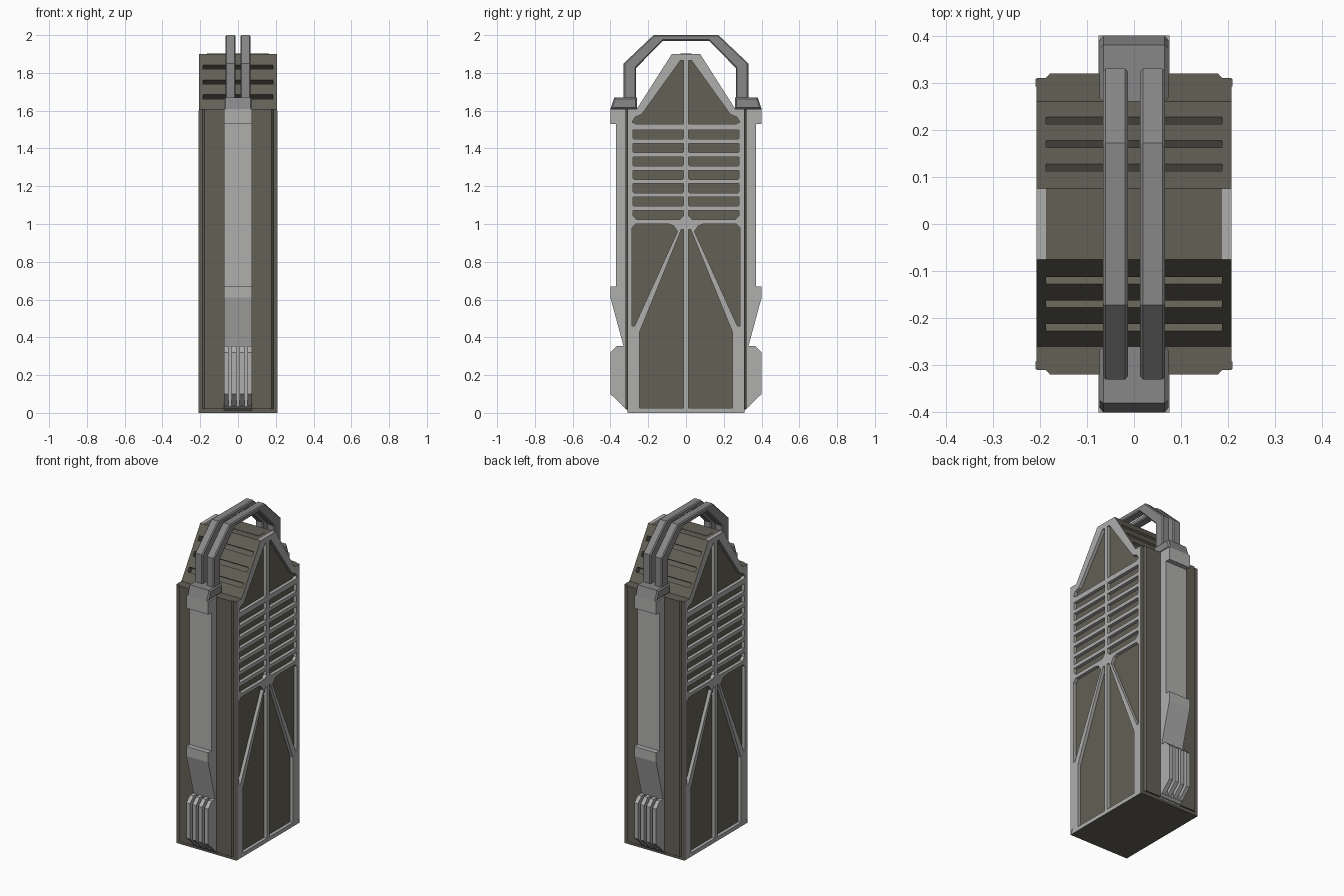
import bpy, bmesh
from mathutils import Matrix

if "Cube" in bpy.data.objects:
    bpy.data.objects.remove(bpy.data.objects["Cube"])


def material(name, r, g, b):
    m = bpy.data.materials.new(name)
    m.diffuse_color = (r, g, b, 1)
    m.use_nodes = True
    m.node_tree.nodes["Principled BSDF"].inputs["Base Color"].default_value = m.diffuse_color
    return m


OLIVE = material("dark olive metal", 0.125, 0.117, 0.092)
LIGHT = material("light grey metal", 0.43, 0.425, 0.42)
GREY = material("mid grey handle", 0.245, 0.245, 0.25)


def add_object(name, bm, mats):
    bmesh.ops.recalc_face_normals(bm, faces=bm.faces)
    me = bpy.data.meshes.new(name)
    bm.to_mesh(me)
    bm.free()
    for m in mats:
        me.materials.append(m)
    ob = bpy.data.objects.new(name, me)
    bpy.context.scene.collection.objects.link(ob)
    return ob


def prism(bm, pts, x0, x1, inset=None):
    """Extrude a (y, z) outline along x."""
    a = [bm.verts.new((x0, y, z)) for y, z in pts]
    b = [bm.verts.new((x1, y, z)) for y, z in pts]
    bm.faces.new(a)
    bm.faces.new(b[::-1])
    for i in range(len(pts)):
        j = (i + 1) % len(pts)
        bm.faces.new((a[i], b[i], b[j], a[j]))


def flip(pts, s):
    return [(s * y, z) for y, z in pts]


def part(name, pts, x0, x1, mat, bevel=0):
    bm = bmesh.new()
    prism(bm, pts, x0, x1)
    if bevel:
        bmesh.ops.recalc_face_normals(bm, faces=bm.faces)
        edges = [e for e in bm.edges if abs(e.verts[0].co.x - e.verts[1].co.x) < 1e-6]
        bmesh.ops.bevel(bm, geom=edges, offset=bevel, segments=1, affect='EDGES')
    return add_object(name, bm, [mat])


# Core body with grooves cut into the sloped shoulders
half = [(0.31, 0.0), (0.31, 1.61), (0.26, 1.61), (0.075, 1.9)]
outline = half + flip(half, -1)[::-1]
core = part("core_body", outline, -0.187, 0.187, OLIVE)
bm = bmesh.new()
n, t = (0.843, 0.538), (-0.538, 0.843)
for s in (1, -1):
    for y in (0.12, 0.17, 0.22):
        z = 1.61 + (0.26 - y) / 0.185 * 0.29
        box = [(y + n[0] * d + t[0] * w, z + n[1] * d + t[1] * w)
               for d, w in ((-0.035, -0.014), (0.03, -0.014), (0.03, 0.014), (-0.035, 0.014))]
        prism(bm, flip(box, s), -0.1865, 0.1865)
cutter = add_object("groove_cutter", bm, [OLIVE])
cutter.hide_render = True
mod = core.modifiers.new("grooves", 'BOOLEAN')
mod.operation = 'DIFFERENCE'
mod.solver = 'EXACT'
mod.object = cutter
dg = bpy.context.evaluated_depsgraph_get()
cut_mesh = bpy.data.meshes.new_from_object(core.evaluated_get(dg))
core.modifiers.clear()
core.data = cut_mesh
bpy.data.objects.remove(cutter)

# Side frame: outline with panel openings, outer rim left olive
holes = [
    [(0.014, 1.53), (0.265, 1.53), (0.285, 1.54), (0.27, 1.565), (0.235, 1.58), (0.03, 1.865), (0.014, 1.865)],
    [(0.09, 1.0), (0.265, 1.0), (0.285, 0.98), (0.285, 0.46), (0.272, 0.46), (0.045, 0.96), (0.065, 0.99)],
    [(0.012, 0.025), (0.245, 0.025), (0.245, 0.43), (0.025, 0.97), (0.012, 0.97)],
]
for i in range(7):
    top = 1.498 - i * 0.0712
    c = 0.02 if i == 6 else 0.004
    holes.append([(0.014 + c, top - 0.048), (0.28 - c, top - 0.048), (0.28, top - 0.048 + c),
                  (0.28, top), (0.014, top), (0.014, top - 0.048 + c)])
curve = bpy.data.curves.new("frame_curve", 'CURVE')
curve.dimensions = '2D'
curve.fill_mode = 'BOTH'
curve.extrude = 0.01
for loop in [outline] + holes + [flip(h, -1)[::-1] for h in holes]:
    sp = curve.splines.new('POLY')
    sp.points.add(len(loop) - 1)
    for p, (y, z) in zip(sp.points, loop):
        p.co = (y, z, 0, 1)
    sp.use_cyclic_u = True
tmp = bpy.data.objects.new("frame_curve", curve)
bpy.context.scene.collection.objects.link(tmp)
frame_mesh = bpy.data.meshes.new_from_object(tmp.evaluated_get(bpy.context.evaluated_depsgraph_get()))
bpy.data.objects.remove(tmp)
for side, s in (("right", 1), ("left", -1)):
    bm = bmesh.new()
    bm.from_mesh(frame_mesh)
    bmesh.ops.remove_doubles(bm, verts=bm.verts, dist=1e-5)
    bm.transform(Matrix(((0, 0, 1, s * 0.197), (1, 0, 0, 0), (0, 1, 0, 0), (0, 0, 0, 1))))
    bm.normal_update()
    for f in bm.faces:
        f.smooth = False
        c = f.calc_center_median()
        y, z = abs(c.y), c.z
        rim = y > 0.305 or z < 0.005 or (z > 1.605 and y > 0.26 - (z - 1.61) * 0.638 - 0.004)
        f.material_index = int(abs(f.normal.x) < 0.5 and rim)
    add_object(side + "_frame", bm, [LIGHT, OLIVE])

# Raised strips beside the frame edges and along the centre line
for side, s in (("right", 1), ("left", -1)):
    x0, x1 = sorted((s * 0.2, s * 0.209))
    for label, e in (("front", -1), ("back", 1)):
        part(f"{side}_{label}_edge_strip", flip([(0.292, 0.03), (0.308, 0.0), (0.308, 1.6), (0.292, 1.6)], e),
             x0, x1, LIGHT)

# Small flush plate on the top
part("top_plate", [(-0.03, 1.9), (0.03, 1.9), (0.03, 1.902), (-0.03, 1.902)], -0.163, 0.163, OLIVE)

for label, s in (("front", -1), ("back", 1)):
    # Chamfered end panel
    bm = bmesh.new()
    sec = [(-0.187, 0.305), (-0.187, 0.31), (-0.178, 0.32), (0.178, 0.32), (0.187, 0.31), (0.187, 0.305)]
    lo = [bm.verts.new((x, s * y, 0.02)) for x, y in sec]
    hi = [bm.verts.new((x, s * y, 1.61)) for x, y in sec]
    bm.faces.new(lo)
    bm.faces.new(hi[::-1])
    for i in range(6):
        j = (i + 1) % 6
        bm.faces.new((lo[i], lo[j], hi[j], hi[i]))
    add_object(label + "_panel", bm, [OLIVE])

    # Long rail, flared foot and upper clip
    part(label + "_rail", flip([(0.31, 0.6), (0.37, 0.6), (0.37, 1.54), (0.31, 1.54)], s), -0.075, 0.075, LIGHT)
    part(label + "_rail_flare", flip([(0.31, 0.33), (0.33, 0.35), (0.40, 0.61), (0.40, 0.67), (0.31, 0.67)], s),
         -0.075, 0.075, LIGHT)
    part(label + "_clip", flip([(0.31, 1.53), (0.40, 1.53), (0.40, 1.61), (0.31, 1.61)], s), -0.075, 0.075, LIGHT)
    part(label + "_clip_cap", flip([(0.26, 1.61), (0.40, 1.61), (0.38, 1.67), (0.26, 1.67)], s),
         -0.073, 0.073, GREY, 0.008)

    # Finned foot block
    part(label + "_fin_base", flip([(0.30, 0.005), (0.335, 0.035), (0.335, 0.35), (0.30, 0.35)], s),
         -0.073, 0.073, LIGHT)
    bm = bmesh.new()
    fin = [(0.30, 0.003), (0.40, 0.10), (0.40, 0.32), (0.365, 0.355), (0.30, 0.355)]
    for i in range(4):
        x = -0.075 + i * 0.0417
        prism(bm, flip(fin, s), x, x + 0.025)
    add_object(label + "_fins", bm, [LIGHT])

# Twin carry handle bars
outer = [(0.33, 1.61), (0.33, 1.85), (0.172, 2.0)]
inner = [(0.265, 1.61), (0.265, 1.825), (0.122, 1.97)]
arch = outer + flip(outer, -1)[::-1] + flip(inner, -1) + inner[::-1]
for side, s in (("right", 1), ("left", -1)):
    x0, x1 = sorted((s * 0.013, s * 0.066))
    part(side + "_handle_bar", arch, x0, x1, GREY, 0.006)
